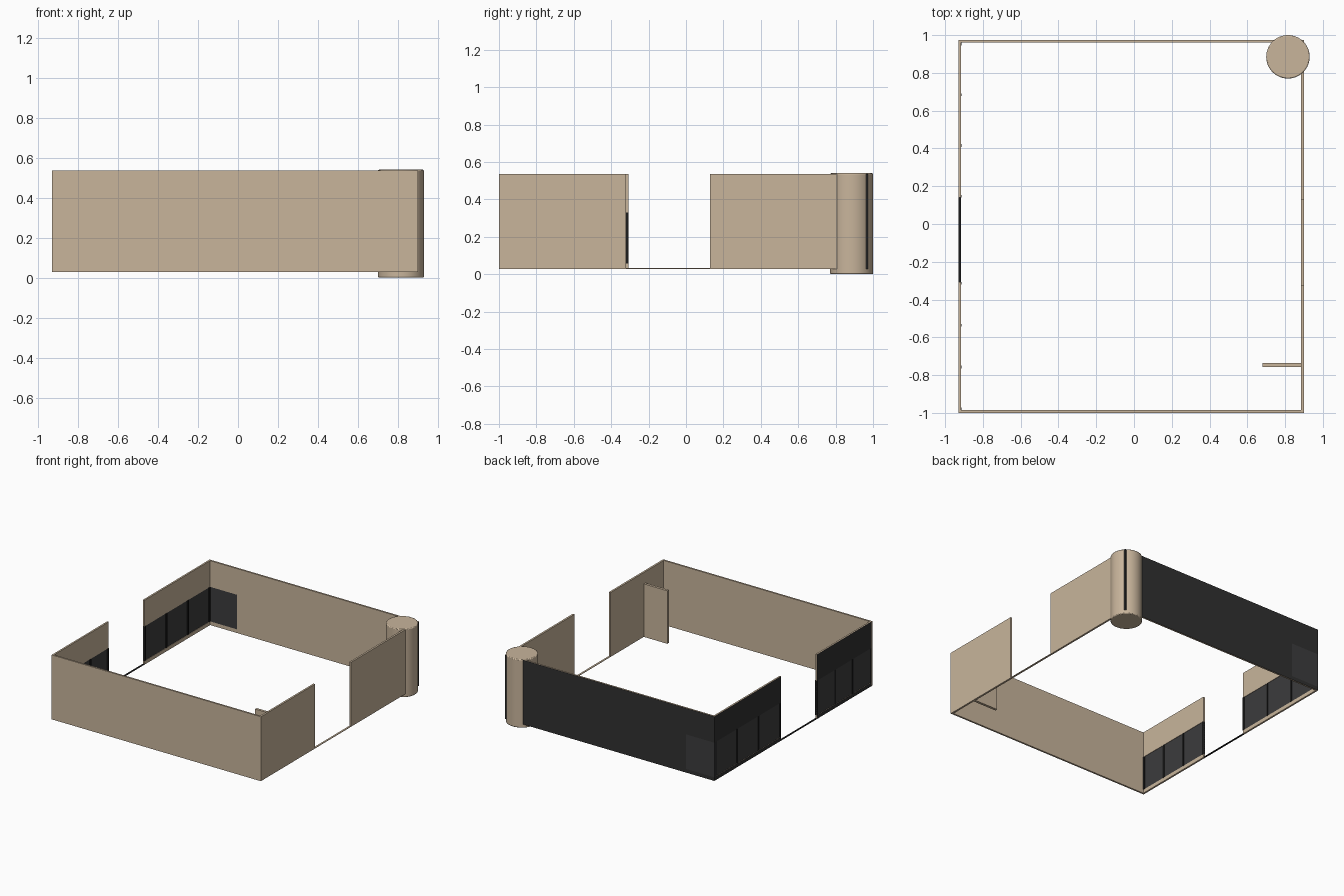
import bpy, math

if "Cube" in bpy.data.objects:
    bpy.data.objects.remove(bpy.data.objects["Cube"])


def material(name, rgb):
    m = bpy.data.materials.new(name)
    m.diffuse_color = (*rgb, 1)
    m.use_nodes = True
    m.node_tree.nodes["Principled BSDF"].inputs["Base Color"].default_value = m.diffuse_color
    return m


TAN = material("tan_plaster", (0.58, 0.46, 0.33))
DARK = material("dark_cladding", (0.03, 0.03, 0.03))
GLASS = material("dark_glass", (0.045, 0.045, 0.047))
BLACK = material("black_frame", (0.012, 0.012, 0.012))


def box(name, x, y, z, mat=TAN, clad=None):
    """Box from (min, max) ranges; faces pointing along clad turn dark."""
    bpy.ops.mesh.primitive_cube_add(size=1)
    o = bpy.context.object
    o.name = name
    for v in o.data.vertices:
        v.co = [r[0] if c < 0 else r[1] for c, r in zip(v.co, (x, y, z))]
    o.data.update()
    o.data.materials.append(mat)
    if clad:
        o.data.materials.append(DARK)
        for p in o.data.polygons:
            if sum(a * b for a, b in zip(p.normal, clad)) > 0.5:
                p.material_index = 1
    return o


Z0, Z1 = 0.028, 0.537           # wall bottom and top
SILL, HEAD = 0.057, 0.33        # window bottom and top
XL, XLI = -0.93, -0.916         # left wall, outer and inner
XR, XRI = 0.90, 0.885           # right wall
YF, YFI = -1.0, -0.986          # front wall
YB, YBI = 0.974, 0.96           # back wall
CORNER = -0.68                  # end of the corner window

# plain walls
box("front_wall", (XL, XR), (YF, YFI), (Z0, Z1))
box("right_wall_front", (XRI, XR), (YFI, -0.322), (Z0, Z1))
box("right_wall_back", (XRI, XR), (0.127, YBI), (Z0, Z1))
box("back_wall", (CORNER, XR), (YBI, YB), (Z0, Z1), clad=(1, 1, 0))

# low thresholds across the two openings
box("right_threshold", (XRI, XR), (-0.322, 0.127), (Z0, Z0 + 0.004))
box("left_threshold", (XL, XLI), (-0.307, 0.14), (Z0, Z0 + 0.004), BLACK)

# left wall, two sections with three-pane windows
for tag, a, b in (("front", YFI, -0.307), ("back", 0.14, YBI)):
    box(f"left_{tag}_lintel", (XL, XLI), (a, b), (HEAD, Z1), clad=(-1, 0, 0))
    box(f"left_{tag}_sill", (XL, XLI), (a, b), (Z0, SILL), clad=(-1, 0, 0))
    box(f"left_{tag}_panes", (XL + 0.003, XLI - 0.003), (a, b), (SILL, HEAD), GLASS)
    w = 0.014
    for i in range(4):
        y = a + (b - a - w) * i / 3
        box(f"left_{tag}_mullion_{i}", (XL, XLI + 0.003), (y, y + w), (SILL, HEAD), BLACK)

# corner window returning along the back wall
for part, zr in (("lintel", (HEAD, Z1)), ("sill", (Z0, SILL))):
    box(f"back_corner_{part}", (XL, CORNER), (YBI, YB), zr, clad=(-1, 1, 0))
box("back_corner_pane", (XL, CORNER), (YBI, YB), (SILL, HEAD), GLASS)

# short interior partition
box("partition", (0.68, XRI), (-0.757, -0.737), (Z0, 0.447))

# round corner tower with softened rims
bpy.ops.mesh.primitive_cylinder_add(vertices=64, radius=0.115, depth=0.54,
                                    location=(0.815, 0.885, 0.27))
tower = bpy.context.object
tower.name = "corner_tower"
tower.data.materials.append(TAN)
bev = tower.modifiers.new("rim", "BEVEL")
bev.width, bev.segments = 0.006, 2
bev.limit_method, bev.angle_limit = "ANGLE", math.radians(40)
bpy.ops.object.shade_smooth_by_angle(angle=math.radians(50))
